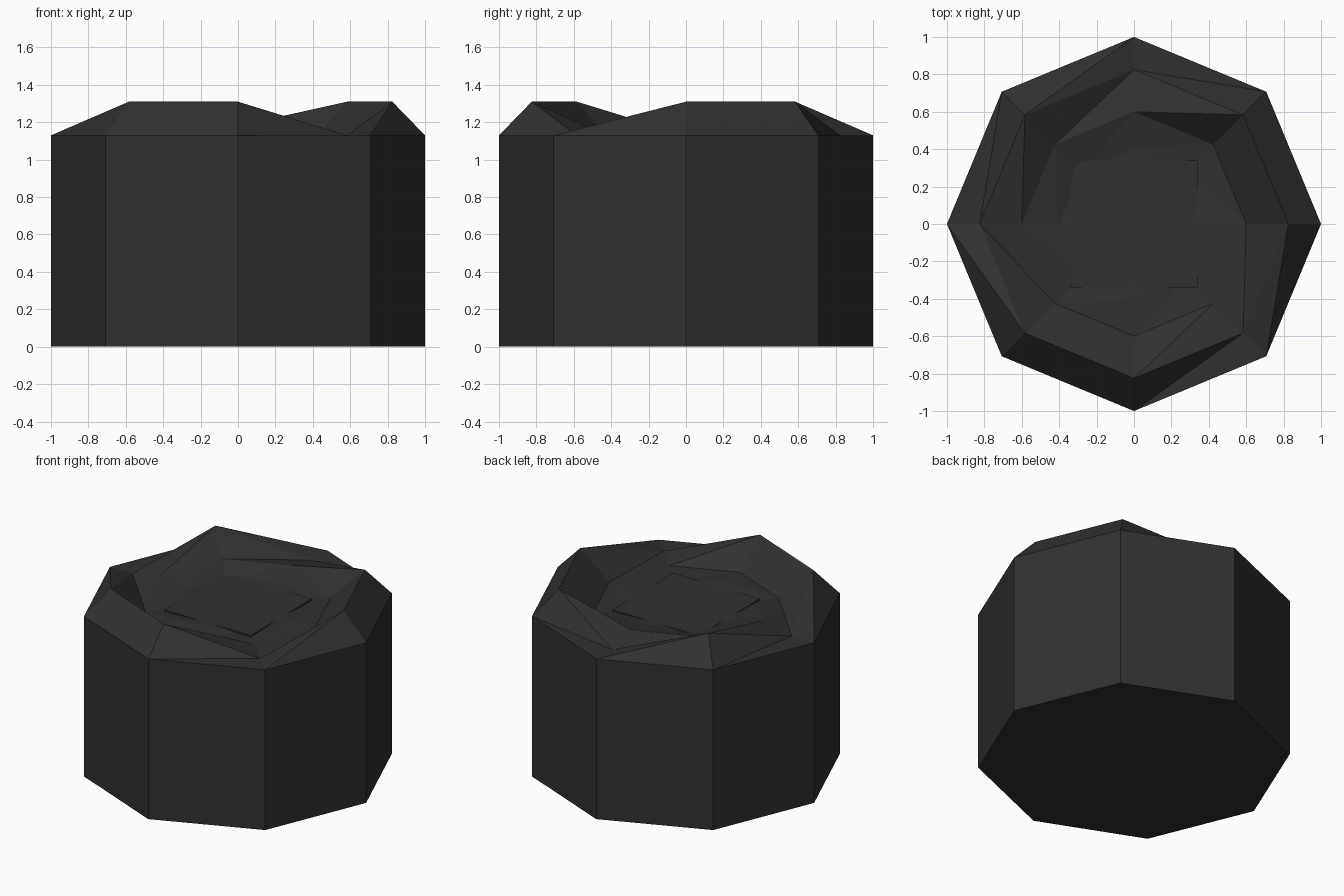
import bpy, bmesh, math

if "Cube" in bpy.data.objects:
    bpy.data.objects.remove(bpy.data.objects["Cube"])

# one dark colour
mat = bpy.data.materials.new("dark charcoal")
mat.diffuse_color = (0.03, 0.03, 0.03, 1)
mat.use_nodes = True
mat.node_tree.nodes["Principled BSDF"].inputs["Base Color"].default_value = mat.diffuse_color

def finish(name, bm):
    bmesh.ops.recalc_face_normals(bm, faces=bm.faces)
    me = bpy.data.meshes.new(name)
    bm.to_mesh(me)
    bm.free()
    me.materials.append(mat)
    ob = bpy.data.objects.new(name, me)
    bpy.context.collection.objects.link(ob)
    return ob

# eight-sided block with an uneven, chipped rim and dished top
L, H, M = 1.13, 1.31, 1.18
rings = [
    (1.0, [0] * 8),
    (1.0, [L] * 8),
    (0.825, [H, H, L, H, L, H, H, L]),
    (0.6, [L, L, M, M, M, L, L, L]),
    (0.4, [1.14, 1.12, 1.14, 1.12, 1.14, 1.12, 1.14, 1.12]),
]
bm = bmesh.new()
loops = []
for r, zs in rings:
    loops.append([bm.verts.new((r * math.cos(i * math.pi / 4), r * math.sin(i * math.pi / 4), z))
                  for i, z in enumerate(zs)])
bm.faces.new(loops[0])
for k in range(len(loops) - 1):
    a, b = loops[k], loops[k + 1]
    for i in range(8):
        j = (i + 1) % 8
        if k == 0:
            bm.faces.new((a[i], a[j], b[j], b[i]))
        else:
            bm.faces.new((a[i], a[j], b[j]))
            bm.faces.new((a[i], b[j], b[i]))
c = bm.verts.new((0, 0, 1.12))
for i in range(8):
    bm.faces.new((loops[-1][i], loops[-1][(i + 1) % 8], c))
finish("chipped_block", bm)

# square plate set in the top
bm = bmesh.new()
bmesh.ops.create_cube(bm, size=1)
for v in bm.verts:
    v.co = (v.co.x * 0.68, v.co.y * 0.68, 1.134 if v.co.z > 0 else 1.10)
finish("top_plate", bm)
